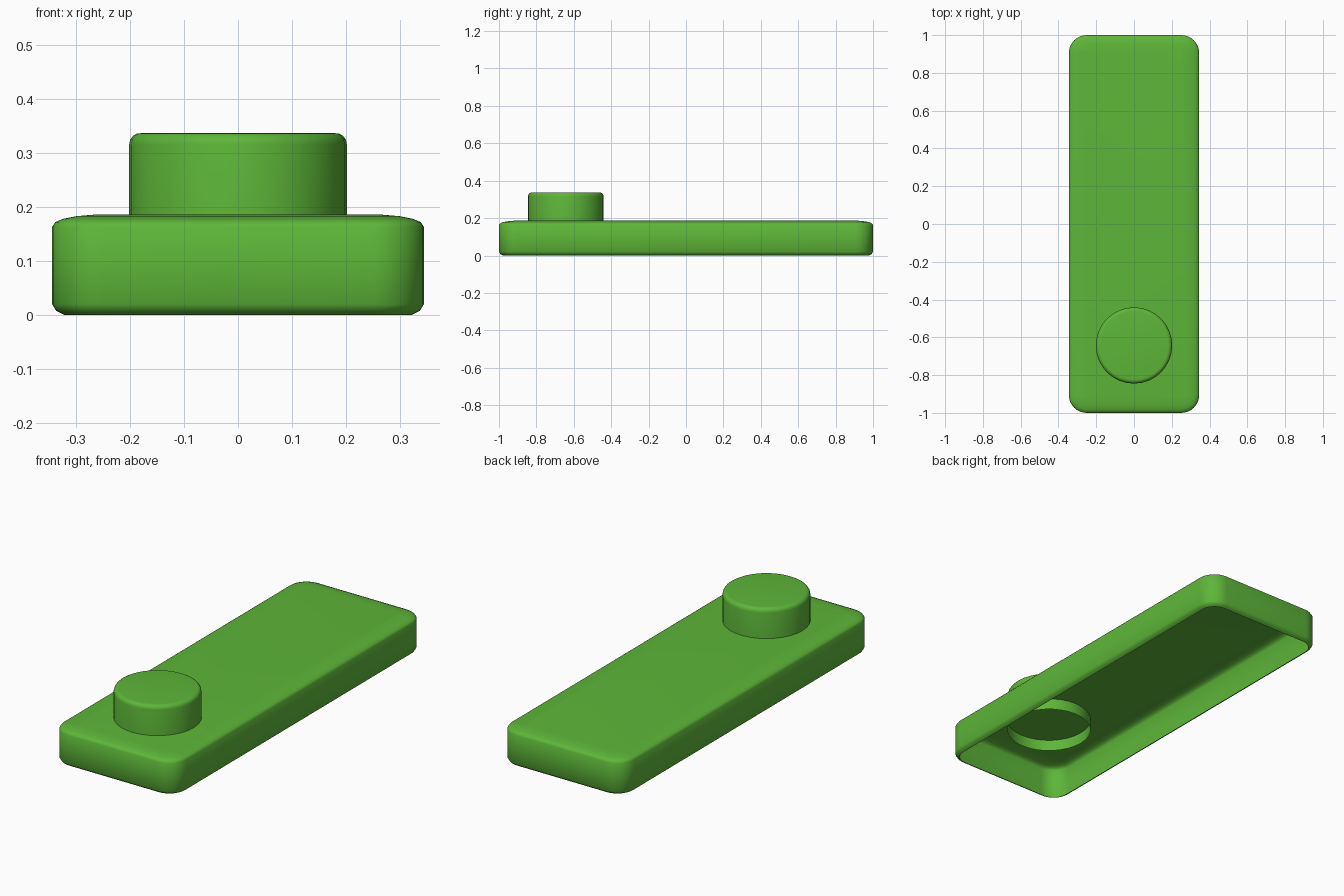
import bpy, bmesh
from math import sin, cos, pi

if "Cube" in bpy.data.objects:
    bpy.data.objects.remove(bpy.data.objects["Cube"])

green = bpy.data.materials.new("green")
green.diffuse_color = (0.11, 0.47, 0.04, 1)
green.use_nodes = True
green.node_tree.nodes["Principled BSDF"].inputs["Base Color"].default_value = green.diffuse_color


def rounded_rect(hx, hy, r, n=8):
    """Outline of a rectangle with rounded corners."""
    pts = []
    for k, (sx, sy) in enumerate([(1, 1), (-1, 1), (-1, -1), (1, -1)]):
        for i in range(n + 1):
            a = (k + i / n) * pi / 2
            pts.append((sx * (hx - r) + r * cos(a), sy * (hy - r) + r * sin(a)))
    return pts


def circle(r, cy, n=32):
    return [(r * cos(2 * pi * i / n), cy + r * sin(2 * pi * i / n)) for i in range(n)]


def loft(name, rings):
    """Skin stacked (outline, z) rings; the last is capped, the first stays open."""
    bm = bmesh.new()
    loops = [[bm.verts.new((x, y, z)) for x, y in pts] for pts, z in rings]
    for a, b in zip(loops, loops[1:]):
        for i in range(len(a)):
            j = (i + 1) % len(a)
            bm.faces.new((a[i], a[j], b[j], b[i]))
    bm.faces.new(loops[-1])
    me = bpy.data.meshes.new(name)
    bm.to_mesh(me)
    bm.free()
    ob = bpy.data.objects.new(name, me)
    bpy.context.collection.objects.link(ob)
    me.materials.append(green)
    bpy.ops.object.select_all(action='DESELECT')
    ob.select_set(True)
    bpy.context.view_layer.objects.active = ob
    bpy.ops.object.shade_smooth_by_angle(angle=pi / 4)
    return ob


# Hollow plate, open underneath: (inset, z) from the rolled lower rim to the soft top edge
plate_profile = [(0.022, 0.0), (0.008, 0.007), (0.0, 0.02), (0.0, 0.163),
                 (0.006, 0.172), (0.02, 0.178), (0.045, 0.183), (0.08, 0.186)]
loft("plate", [(rounded_rect(0.345 - d, 1.0 - d, 0.095 - d), z) for d, z in plate_profile])

# Round stud, whose open lower rim hangs below the plate's underside
stud_profile = [(0.0, 0.128), (0.0, 0.316), (0.002, 0.325), (0.007, 0.332),
                (0.014, 0.336), (0.022, 0.337)]
loft("stud", [(circle(0.202 - d, -0.643), z) for d, z in stud_profile])
